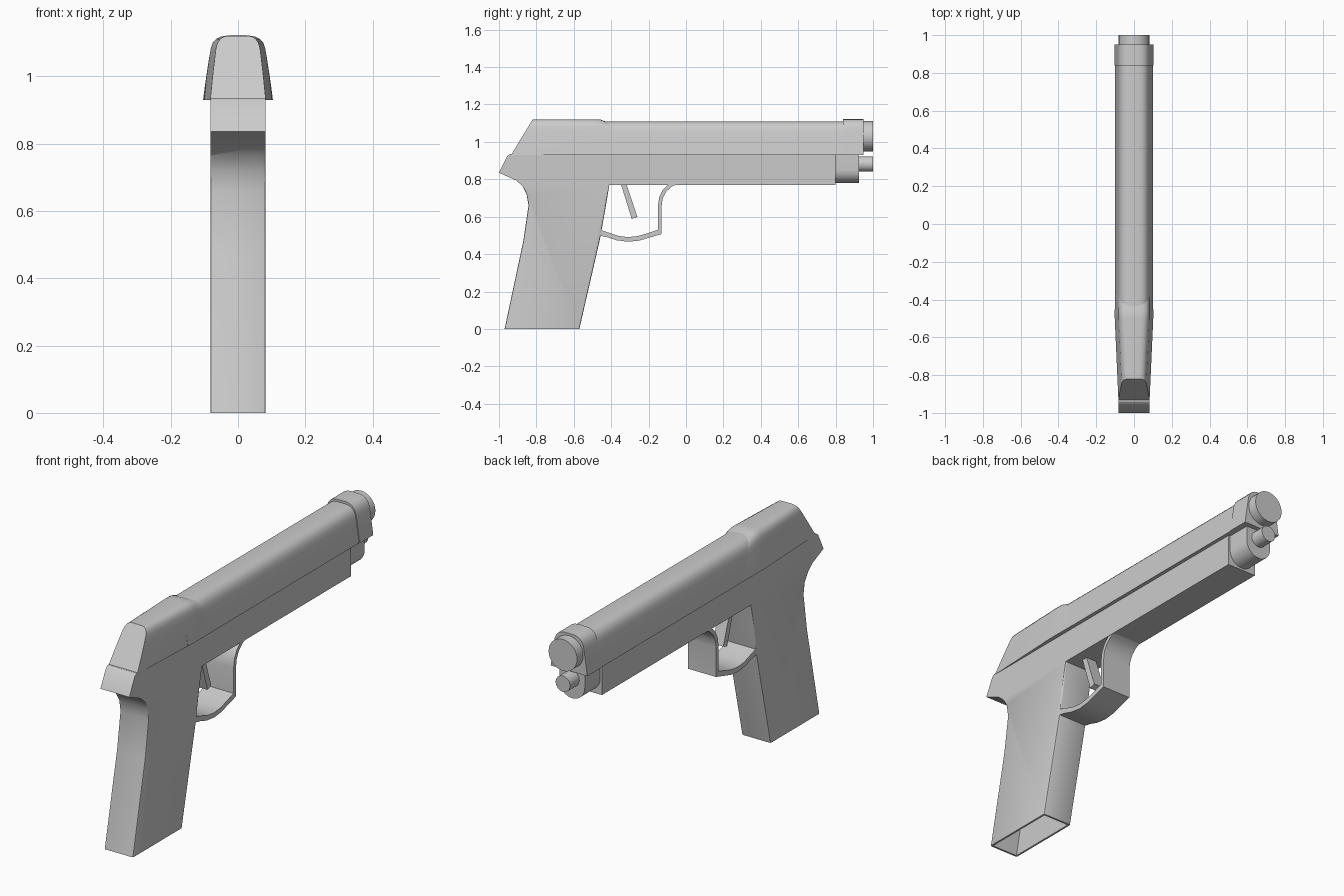
import bpy, bmesh, math
from mathutils import Vector

if "Cube" in bpy.data.objects:
    bpy.data.objects.remove(bpy.data.objects["Cube"])


def finish(name, bm, smooth=True):
    bmesh.ops.recalc_face_normals(bm, faces=bm.faces)
    me = bpy.data.meshes.new(name)
    bm.to_mesh(me)
    bm.free()
    ob = bpy.data.objects.new(name, me)
    bpy.context.collection.objects.link(ob)
    if smooth:
        bpy.ops.object.select_all(action='DESELECT')
        ob.select_set(True)
        bpy.context.view_layer.objects.active = ob
        bpy.ops.object.shade_smooth_by_angle(angle=math.radians(30))
    return ob


def side_profile(points, half):
    """Extrude a (y, z) outline across x."""
    bm = bmesh.new()
    face = bm.faces.new([bm.verts.new((-half, y, z)) for y, z in points])
    ext = bmesh.ops.extrude_face_region(bm, geom=[face])['geom']
    moved = [v for v in ext if isinstance(v, bmesh.types.BMVert)]
    bmesh.ops.translate(bm, verts=moved, vec=(2 * half, 0, 0))
    bmesh.ops.recalc_face_normals(bm, faces=bm.faces)
    return bm


def loft(name, rings):
    """Bridge equal-length rings of 3D points and cap both ends."""
    bm = bmesh.new()
    loops = [[bm.verts.new(p) for p in r] for r in rings]
    for a, b in zip(loops, loops[1:]):
        for i in range(len(a)):
            j = (i + 1) % len(a)
            bm.faces.new((a[i], a[j], b[j], b[i]))
    bm.faces.new(loops[0])
    bm.faces.new(loops[-1])
    return finish(name, bm)


def slide_ring(half, y_low, y_top, width=1.0, top=1.12, low=0.93):
    """Mirrored slide section; half holds (x, height fraction) pairs."""
    right = [(x * width, f) for x, f in half]
    pts = right + [(-x, f) for x, f in reversed(right)]
    return [(x, y_low + (y_top - y_low) * f, low + (top - low) * f) for x, f in pts]


def rod(name, radius, z, y0, y1):
    ring = [(radius * math.cos(a), radius * math.sin(a) + z)
            for a in (i * math.tau / 32 for i in range(32))]
    return loft(name, [[(x, y, h) for x, h in ring] for y in (y0, y1)])


# Frame with raked grip and rear tang
frame = side_profile([
    (-0.97, 0), (-0.57, 0), (-0.46, 0.48), (-0.435, 0.62), (-0.41, 0.77),
    (0.80, 0.77), (0.80, 0.935), (-0.94, 0.935), (-0.955, 0.925), (-1.0, 0.835),
    (-0.91, 0.795), (-0.875, 0.765), (-0.852, 0.72), (-0.842, 0.66), (-0.87, 0.47)], 0.082)

# Eased grip edges
grip_edges = [e for e in frame.edges
              if abs(e.verts[0].co.x - e.verts[1].co.x) < 1e-5
              and all(v.co.z < 0.78 and v.co.y < -0.4 for v in e.verts)
              and abs(e.verts[0].co.z - e.verts[1].co.z) > 0.01]
bmesh.ops.bevel(frame, geom=grip_edges, offset=0.007, segments=2, profile=0.5,
                affect='EDGES', clamp_overlap=True)

# Hollow in the bottom of the grip
frame.faces.ensure_lookup_table()
base = [f for f in frame.faces if f.calc_center_median().z < 0.005]
bmesh.ops.inset_region(frame, faces=base, thickness=0.01)
ext = bmesh.ops.extrude_face_region(frame, geom=base)['geom']
bmesh.ops.translate(frame, vec=Vector((0, 0.11, 0.5)),
                    verts=[v for v in ext if isinstance(v, bmesh.types.BMVert)])
bmesh.ops.delete(frame, geom=[f for f in base if f.is_valid], context='FACES')
finish("frame", frame)

# Slide: rounded main length, front collar, tapered rear block
round_half = [(0.101, 0), (0.091, 0.38), (0.083, 0.66), (0.079, 0.77), (0.071, 0.87),
              (0.058, 0.945), (0.042, 0.985), (0.022, 1)]
box_half = [(0.103, 0), (0.094, 0.38), (0.086, 0.66), (0.082, 0.80), (0.076, 0.89),
            (0.066, 0.95), (0.053, 0.985), (0.036, 1)]
loft("slide", [slide_ring(round_half, y, y, top=1.11) for y in (-0.55, 0.85)])
loft("slide_collar", [slide_ring(round_half, y, y, 1.03, top=1.122) for y in (0.84, 0.95)])
loft("slide_rear", [
    slide_ring(box_half, -0.935, -0.82, 0.80),
    slide_ring(box_half, -0.50, -0.50, 0.99),
    slide_ring(box_half, -0.46, -0.46, 0.99, top=1.12),
    slide_ring(box_half, -0.26, -0.26, 0.975, top=1.045)])

# Muzzle, rounded under-lug and guide rod
rod("barrel", 0.081, 1.03, 0.85, 1.0)
lug = [(0.072, 0.935)] + [(0.072 * math.cos(a), 0.852 - 0.072 * math.sin(a))
                          for a in (i * math.pi / 16 for i in range(17))] + [(-0.072, 0.935)]
loft("front_lug", [[(x, y, z) for x, z in lug] for y in (0.78, 0.925)])
rod("guide_rod", 0.041, 0.882, 0.90, 1.0)

# Trigger guard strap
finish("trigger_guard", side_profile([
    (-0.04, 0.775), (-0.075, 0.762), (-0.105, 0.735), (-0.124, 0.70), (-0.13, 0.66),
    (-0.13, 0.507), (-0.19, 0.49), (-0.25, 0.472), (-0.31, 0.466), (-0.37, 0.474),
    (-0.42, 0.49), (-0.47, 0.50), (-0.46, 0.53), (-0.41, 0.514), (-0.36, 0.497),
    (-0.31, 0.491), (-0.26, 0.496), (-0.21, 0.51), (-0.15, 0.53), (-0.15, 0.66),
    (-0.143, 0.705), (-0.123, 0.745), (-0.09, 0.775)], 0.08))

# Trigger
finish("trigger", side_profile([
    (-0.35, 0.78), (-0.32, 0.78), (-0.26, 0.60), (-0.29, 0.588)], 0.03), smooth=False)
